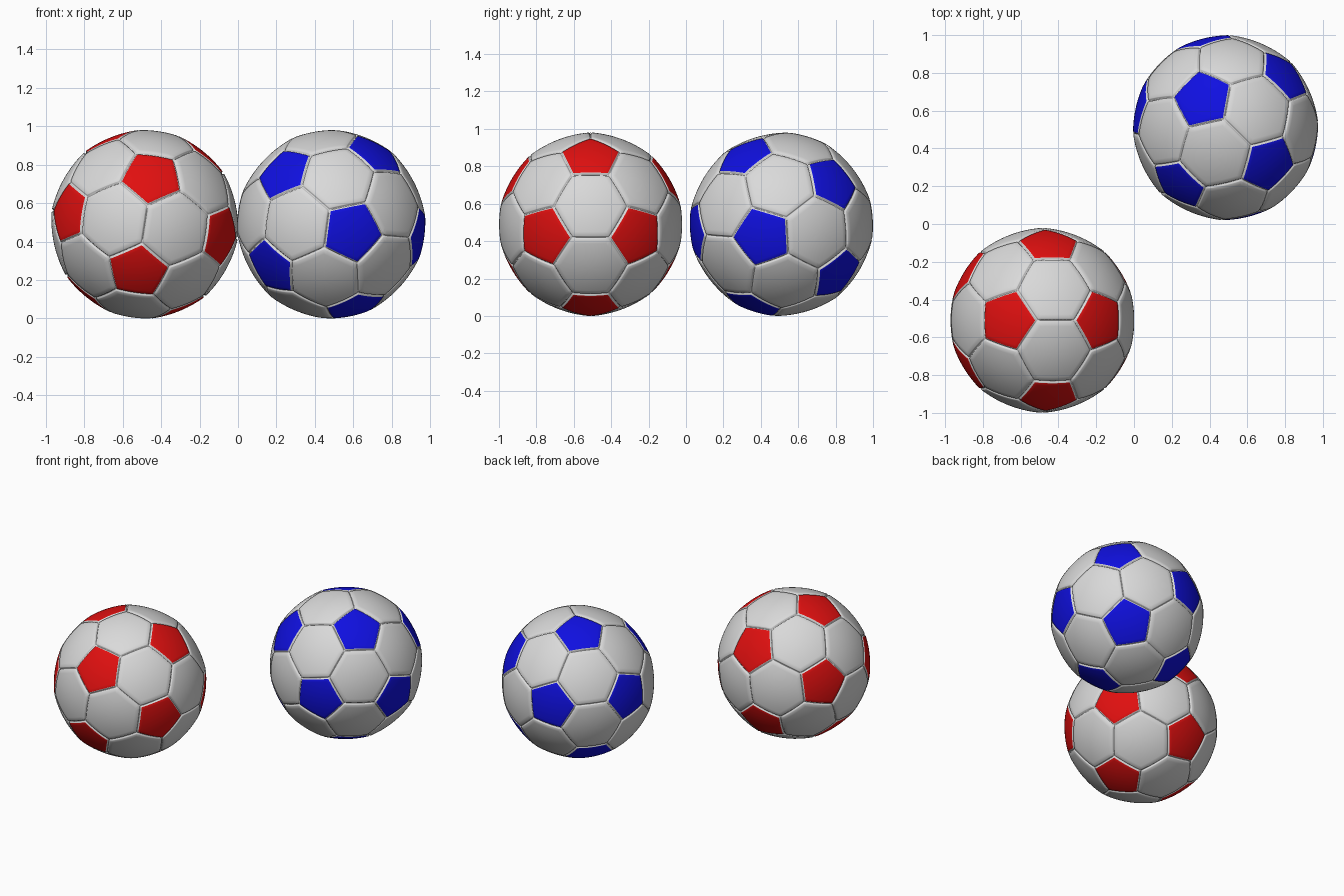
import bpy
import bmesh
from math import sqrt, radians, atan2
from mathutils import Matrix, Vector

RADIUS = 0.492
ROUNDNESS = 0.8       # 0 = flat panels, 1 = perfect sphere
SEAM = 0.010          # half width of a seam
DEPTH = 0.010         # depth of a seam
STEPS = 10            # divisions along each panel edge
RINGS = 7             # rings across each panel

if "Cube" in bpy.data.objects:
    bpy.data.objects.remove(bpy.data.objects["Cube"], do_unlink=True)


def material(name, r, g, b):
    mat = bpy.data.materials.new(name)
    mat.use_nodes = True
    mat.diffuse_color = (r, g, b, 1)
    bsdf = mat.node_tree.nodes["Principled BSDF"]
    bsdf.inputs["Base Color"].default_value = (r, g, b, 1)
    return mat


def panel_outlines():
    """Corner loops of the 20 hexagons and 12 pentagons on a unit ball."""
    phi = (1 + sqrt(5)) / 2
    bm = bmesh.new()
    for s in (-1, 1):
        for t in (-phi, phi):
            for p in ((s, 0, t), (t, s, 0), (0, t, s)):
                bm.verts.new(p)
    bmesh.ops.convex_hull(bm, input=bm.verts[:])
    third = lambda p, q: p.lerp(q, 1 / 3).normalized()
    loops = []
    for f in bm.faces:
        co = [v.co.copy() for v in f.verts]
        loop = []
        for i, p in enumerate(co):
            q = co[(i + 1) % len(co)]
            loop += [third(p, q), third(q, p)]
        loops.append(loop)
    for v in bm.verts:
        u = v.co.orthogonal().normalized()
        w = v.co.normalized().cross(u)
        near = [e.other_vert(v).co for e in v.link_edges]
        near.sort(key=lambda p: atan2(p.dot(w), p.dot(u)))
        loops.append([third(v.co, p) for p in near])
    bm.free()
    return loops


def add_panel(bm, corners):
    """One slightly domed panel whose rim dips into the seam."""
    n = len(corners)
    centre = sum(corners, Vector()) / n
    inradius = ((corners[0] + corners[1]) / 2 - centre).length * RADIUS
    rim = [corners[i].lerp(corners[(i + 1) % n], k / STEPS)
           for i in range(n) for k in range(STEPS)]
    w = SEAM / inradius
    rings = [((1 - w) * (i + 1) / RINGS, 0) for i in range(RINGS)]
    rings += [(1 - 0.7 * w, 0.2), (1 - 0.35 * w, 0.75), (1, 1)]

    def place(flat, dip):
        p = flat.lerp(flat.normalized(), ROUNDNESS) * RADIUS
        return bm.verts.new(p - flat.normalized() * dip * DEPTH)

    hub = place(centre, 0)
    inner = None
    for index, (t, dip) in enumerate(rings):
        outer = [place(centre.lerp(p, t), dip) for p in rim]
        for i in range(len(rim)):
            j = (i + 1) % len(rim)
            if inner:
                f = bm.faces.new((inner[i], outer[i], outer[j], inner[j]))
            else:
                f = bm.faces.new((hub, outer[i], outer[j]))
            f.smooth = True
            # pentagons are coloured inside the seam
            f.material_index = int(n == 5 and index < RINGS)
        inner = outer


def ball(name, centre, turn, colour):
    bm = bmesh.new()
    for loop in panel_outlines():
        add_panel(bm, loop)
    bmesh.ops.remove_doubles(bm, verts=bm.verts[:], dist=0.0002)
    bmesh.ops.recalc_face_normals(bm, faces=bm.faces[:])
    bm.transform(Matrix.Translation(centre) @ turn.to_4x4())
    mesh = bpy.data.meshes.new(name)
    bm.to_mesh(mesh)
    bm.free()
    mesh.materials.append(white)
    mesh.materials.append(colour)
    bpy.context.collection.objects.link(bpy.data.objects.new(name, mesh))


white = material("white", 0.7, 0.7, 0.7)
red = material("red", 0.75, 0.005, 0.005)
blue = material("blue", 0.005, 0.005, 0.75)

# Red ball: tipped a little to its left
ball("red_ball", Vector((-0.485, -0.51, 0.49)), Matrix.Rotation(radians(8.5), 3, 'Y'), red)

# Blue ball: turned so that an edge between two hexagons faces front left
z = Vector((0.705, -0.697, -0.131)).normalized()
y = z.cross(Vector((-0.702, -0.711, 0.056))).normalized()
turn = Matrix((y.cross(z), y, z)).transposed()
ball("blue_ball", Vector((0.485, 0.51, 0.49)), turn, blue)
